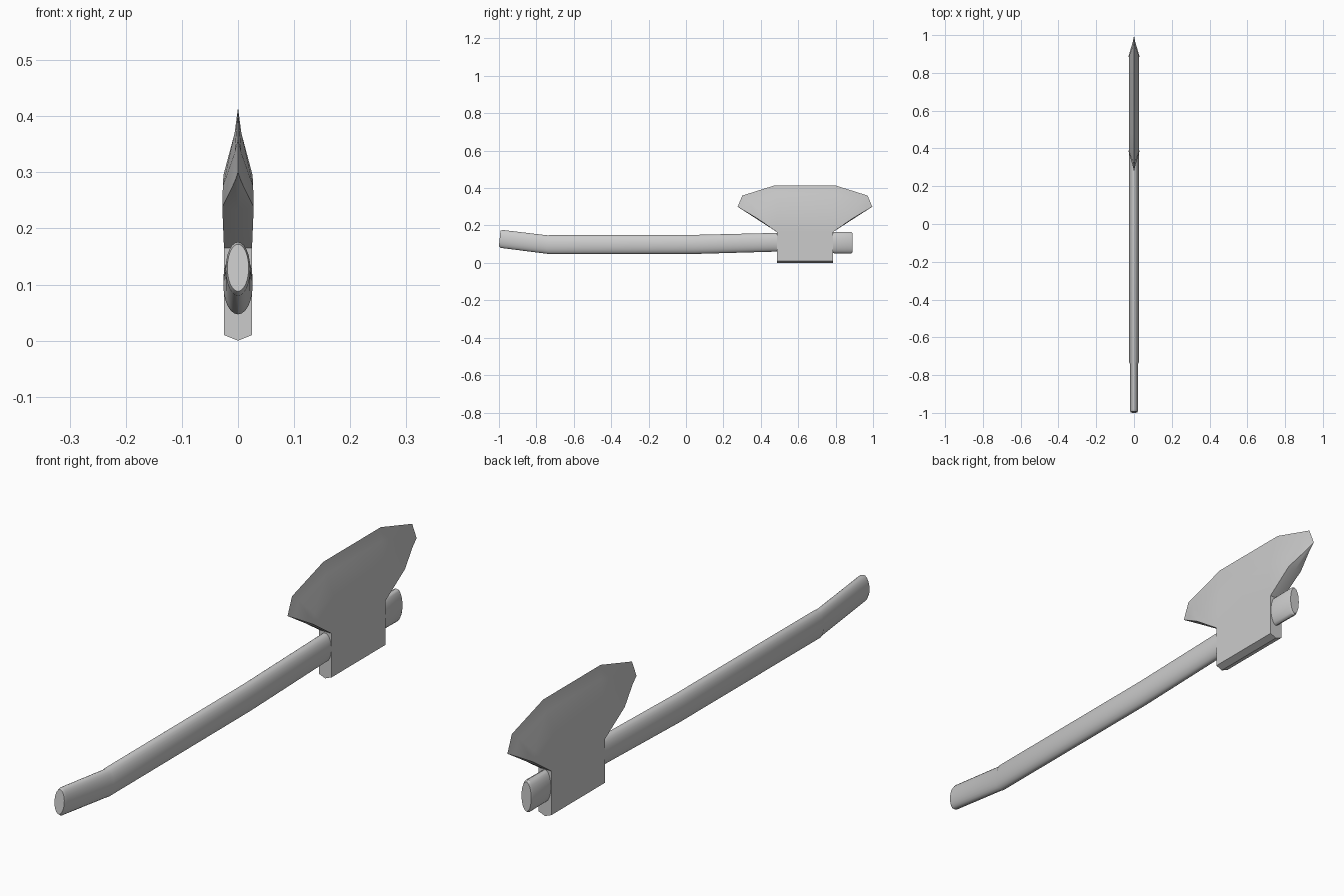
import bpy, bmesh, math

if "Cube" in bpy.data.objects:
    bpy.data.objects.remove(bpy.data.objects["Cube"])


def finish(name, bm, angle):
    bmesh.ops.recalc_face_normals(bm, faces=bm.faces)
    mesh = bpy.data.meshes.new(name)
    bm.to_mesh(mesh)
    bm.free()
    ob = bpy.data.objects.new(name, mesh)
    bpy.context.collection.objects.link(ob)
    bpy.ops.object.select_all(action='DESELECT')
    bpy.context.view_layer.objects.active = ob
    ob.select_set(True)
    bpy.ops.object.shade_smooth_by_angle(angle=math.radians(angle))
    return ob


# Handle: oval sections lofted along y (y, z centre, half width, half height, slant)
SECTIONS = [(-0.996, 0.130, 0.019, 0.042, 0.10), (-0.985, 0.128, 0.022, 0.048, 0.10),
            (-0.74, 0.098, 0.022, 0.049, 0.06), (-0.73, 0.098, 0.026, 0.051, 0.05),
            (0.05, 0.099, 0.026, 0.051, 0.0), (0.47, 0.110, 0.026, 0.050, 0.0),
            (0.50, 0.110, 0.023, 0.050, 0.0), (0.77, 0.108, 0.023, 0.056, 0.0),
            (0.882, 0.108, 0.022, 0.058, 0.0), (0.890, 0.108, 0.019, 0.052, 0.0)]
SIDES = 24
bm = bmesh.new()
rings = []
for y, z, w, h, slant in SECTIONS:
    ring = []
    for i in range(SIDES):
        a = 2 * math.pi * i / SIDES
        dz = h * math.sin(a)
        ring.append(bm.verts.new((w * math.cos(a), y + slant * dz, z + dz)))
    rings.append(ring)
for r0, r1 in zip(rings, rings[1:]):
    for i in range(SIDES):
        j = (i + 1) % SIDES
        bm.faces.new((r0[i], r0[j], r1[j], r1[i]))
bm.faces.new(rings[0])
bm.faces.new(rings[-1])
finish("handle", bm, 30)

# Axe head: quarter points (half thickness, distance from head centre, height)
CENTRE_Y = 0.636
P = {
    # cutting edge
    "edge_top": (0, 0.16, 0.415), "edge_mid": (0, 0.335, 0.36), "edge_tip": (0, 0.36, 0.30),
    # hollow ground bevel
    "bev_top": (0.006, 0.155, 0.37), "bev_mid": (0.006, 0.305, 0.335), "bev_tip": (0.006, 0.33, 0.283),
    # thick cheek
    "cheek_top": (0.026, 0.14, 0.295), "cheek_mid": (0.027, 0.25, 0.275), "cheek_tip": (0.028, 0.255, 0.238),
    # eye block
    "neck": (0.025, 0.15, 0.165), "base": (0.025, 0.15, 0.010), "ridge": (0, 0.15, 0.0),
    # centre line of the underside
    "under_tip": (0, 0.33, 0.281), "under_cheek": (0, 0.255, 0.233), "under_neck": (0, 0.15, 0.165),
}
QUARTER_FACES = [
    "edge_top edge_mid bev_mid bev_top", "edge_mid edge_tip bev_tip bev_mid",
    "bev_top bev_mid cheek_mid cheek_top", "bev_mid bev_tip cheek_tip cheek_mid",
    "cheek_top cheek_mid neck", "cheek_mid cheek_tip neck",
    "edge_tip under_tip bev_tip", "bev_tip under_tip under_cheek cheek_tip",
    "cheek_tip under_cheek under_neck neck", "neck under_neck ridge base",
]
# Pairs bridged between the front and back ends of the head
STRIP = ["edge_top", "bev_top", "cheek_top", "neck", "base", "ridge"]

bm = bmesh.new()
for sx in (1, -1):
    v = {(k, s): bm.verts.new((sx * p[0], CENTRE_Y + s * p[1], p[2]))
         for k, p in P.items() for s in (1, -1)}
    for face in QUARTER_FACES:
        for s in (1, -1):
            bm.faces.new([v[k, s] for k in face.split()])
    for a, b in zip(STRIP, STRIP[1:]):
        bm.faces.new((v[a, -1], v[a, 1], v[b, 1], v[b, -1]))
bmesh.ops.remove_doubles(bm, verts=bm.verts, dist=0.0005)
finish("axe_head", bm, 30)
